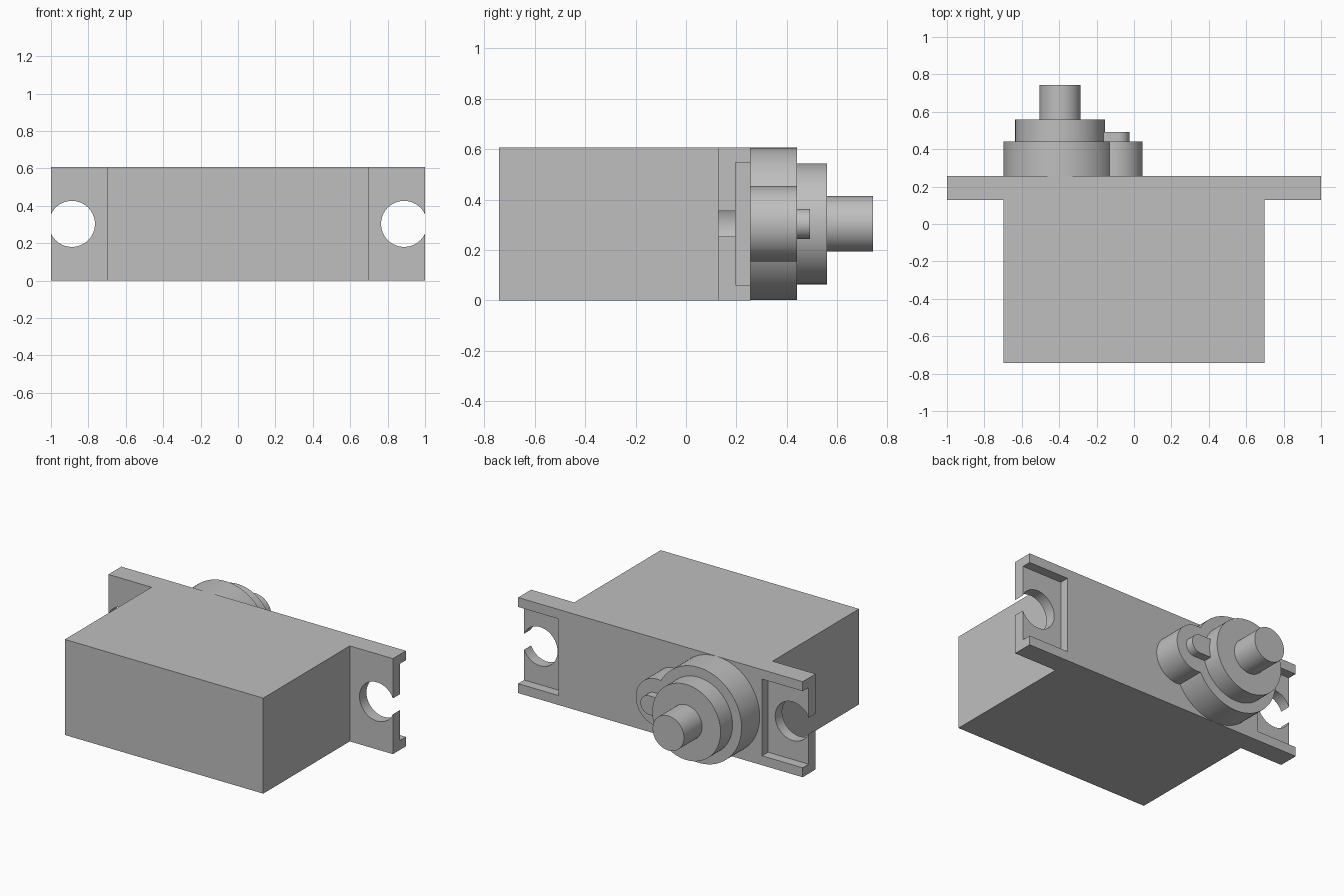
import bpy, bmesh, math
from mathutils import Matrix, Vector

cube = bpy.data.objects.get("Cube")
if cube:
    bpy.data.objects.remove(cube, do_unlink=True)

HEIGHT = 0.607
MID = HEIGHT / 2
PLATE_FRONT, PLATE_BACK = 0.127, 0.257
SHAFT_X = -0.395

grey = bpy.data.materials.new("plain grey")
grey.use_nodes = True
grey.diffuse_color = (0.52, 0.52, 0.52, 1)
shader = grey.node_tree.nodes["Principled BSDF"]
shader.inputs["Base Color"].default_value = grey.diffuse_color
shader.inputs["Roughness"].default_value = 0.6


def finish(name, bm):
    bmesh.ops.recalc_face_normals(bm, faces=bm.faces[:])
    mesh = bpy.data.meshes.new(name)
    bm.to_mesh(mesh)
    bm.free()
    mesh.materials.append(grey)
    obj = bpy.data.objects.new(name, mesh)
    bpy.context.collection.objects.link(obj)
    return obj


def box(name, low, high):
    low, high = Vector(low), Vector(high)
    bm = bmesh.new()
    bmesh.ops.create_cube(bm, size=1, matrix=Matrix.Translation((low + high) / 2)
                          @ Matrix.Diagonal((*(high - low), 1)))
    return finish(name, bm)


def disc(name, x, radius, y0, y1, sides=96):
    """Cylinder lying along y at mid height."""
    bm = bmesh.new()
    bmesh.ops.create_cone(bm, cap_ends=True, segments=sides, radius1=radius,
                          radius2=radius, depth=y1 - y0,
                          matrix=Matrix.Translation((x, (y0 + y1) / 2, MID))
                          @ Matrix.Rotation(math.pi / 2, 4, 'X'))
    return finish(name, bm)


def combine(target, other, operation):
    mod = target.modifiers.new("combine", 'BOOLEAN')
    mod.operation, mod.object, mod.solver = operation, other, 'EXACT'
    bpy.context.view_layer.objects.active = target
    bpy.ops.object.modifier_apply(modifier=mod.name)
    bpy.data.objects.remove(other, do_unlink=True)


def smooth(obj):
    bpy.ops.object.select_all(action='DESELECT')
    obj.select_set(True)
    bpy.context.view_layer.objects.active = obj
    bpy.ops.object.shade_smooth_by_angle(angle=math.radians(30))


# Case with mounting ears: T-shaped outline extruded upward
half = [(0.697, -0.742), (0.697, PLATE_FRONT), (1, PLATE_FRONT), (1, PLATE_BACK)]
outline = half + [(-x, y) for x, y in reversed(half)]
bm = bmesh.new()
face = bm.faces.new([bm.verts.new((x, y, 0)) for x, y in outline])
top = bmesh.ops.extrude_face_region(bm, geom=[face])
bmesh.ops.translate(bm, vec=(0, 0, HEIGHT),
                    verts=[v for v in top["geom"] if isinstance(v, bmesh.types.BMVert)])
case = finish("case", bm)

# Open-ended recess and screw hole in each ear
for side in (-1, 1):
    ends = sorted((side * 0.715, side * 1.1))
    combine(case, box("recess_cutter", (ends[0], 0.197, 0.06),
                      (ends[1], 0.4, HEIGHT - 0.06)), 'DIFFERENCE')
    combine(case, disc("hole_cutter", side * 0.888, 0.123, 0.05, 0.4), 'DIFFERENCE')
smooth(case)

# Gear housing: large round boss with a smaller lobe beside it
housing = disc("gear_housing", SHAFT_X, MID - 0.0005, 0.23, 0.44)
combine(housing, disc("lobe", -0.105, 0.15, 0.23, 0.44), 'UNION')
smooth(housing)

# Small rounded tab on the lobe, running into the upper boss
tab = disc("gear_tab", -0.085, 0.06, 0.42, 0.493, 48)
combine(tab, box("tab_bridge", (-0.2, 0.42, MID - 0.06), (-0.085, 0.493, MID + 0.06)), 'UNION')
smooth(tab)

# Upper boss and output shaft
smooth(disc("upper_boss", SHAFT_X, 0.24, 0.42, 0.56))
smooth(disc("output_shaft", SHAFT_X, 0.11, 0.54, 0.742))
